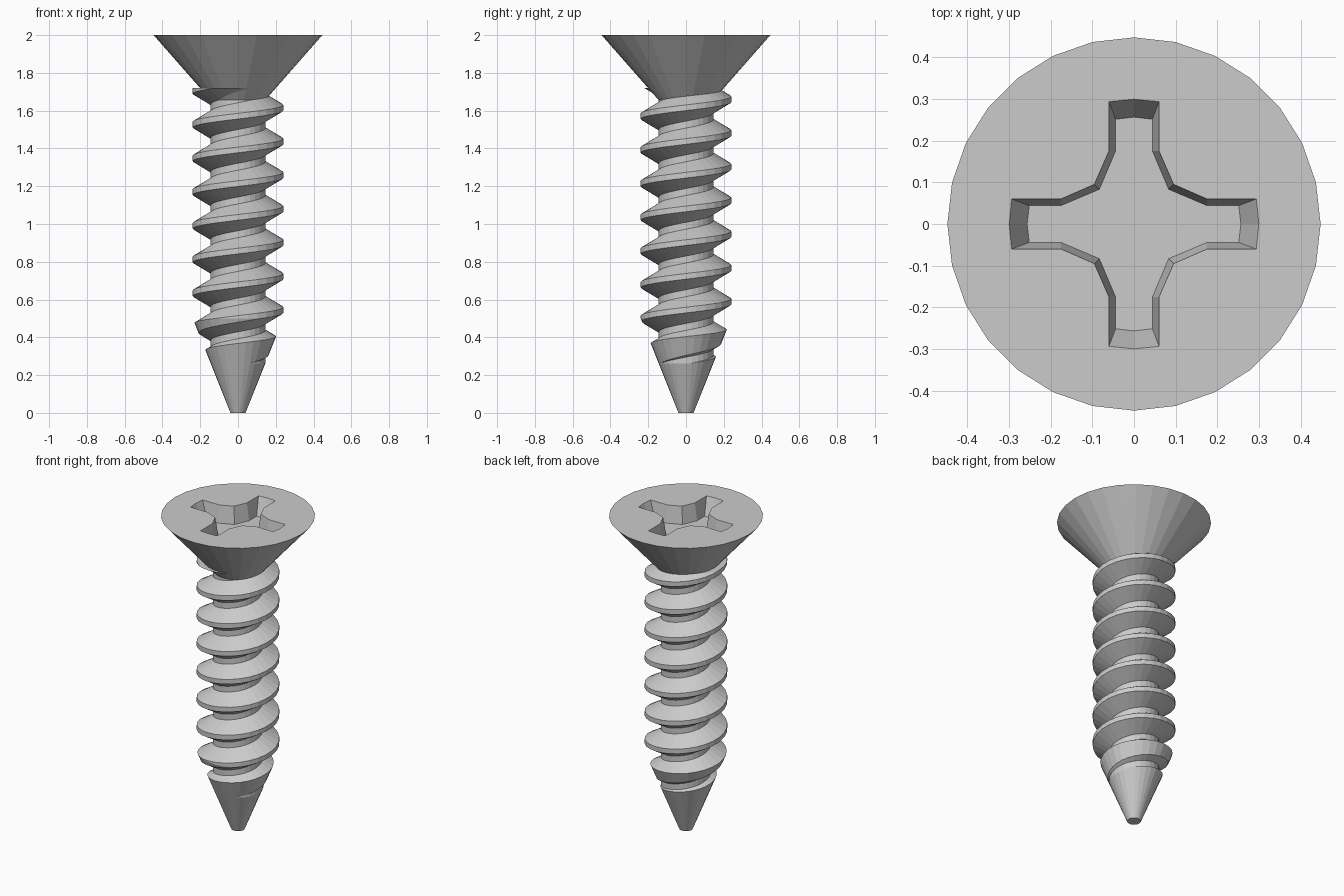
import bpy, bmesh
from math import sin, cos, pi

if "Cube" in bpy.data.objects:
    bpy.data.objects.remove(bpy.data.objects["Cube"])

N = 28            # sides per turn
PITCH = 0.1785
PHASE = 1.080     # height of a thread crest at angle 0
CORE, CREST = 0.145, 0.24


def make(name, bm):
    bmesh.ops.recalc_face_normals(bm, faces=bm.faces[:])
    me = bpy.data.meshes.new(name)
    bm.to_mesh(me)
    bm.free()
    ob = bpy.data.objects.new(name, me)
    bpy.context.collection.objects.link(ob)
    return ob


def loft(name, loops):
    """Closed solid from stacked loops of 3D points."""
    bm = bmesh.new()
    rings = [[bm.verts.new(p) for p in lp] for lp in loops]
    for a, b in zip(rings, rings[1:]):
        for i in range(len(a)):
            j = (i + 1) % len(a)
            bm.faces.new((a[i], a[j], b[j], b[i]))
    bm.faces.new(rings[0])
    bm.faces.new(rings[-1])
    return make(name, bm)


def circle(r, z):
    return [(r * cos(2 * pi * i / N), r * sin(2 * pi * i / N), z) for i in range(N)]


def boolean(target, cutter, op):
    mod = target.modifiers.new(op, 'BOOLEAN')
    mod.object, mod.operation, mod.solver = cutter, op, 'EXACT'
    bpy.context.view_layer.objects.active = target
    bpy.ops.object.modifier_apply(modifier=mod.name)
    bpy.data.objects.remove(cutter)


# Threaded shank: one pitch of profile swept along a helix
profile = [(CORE, -0.071), (CREST, -0.015), (CREST, 0.015), (CORE, 0.071)]
P = len(profile)
first, last = -7, 6
bm = bmesh.new()
cols = []
for k in range(N + 1):
    a = 2 * pi * k / N
    col = []
    for t in range(first, last):
        for r, dz in profile:
            col.append((r * cos(a), r * sin(a), PHASE + PITCH * (t + k / N) + dz))
    cols.append([bm.verts.new(p) for p in col])
for a, b in zip(cols, cols[1:]):
    for i in range(len(a) - 1):
        bm.faces.new((a[i], b[i], b[i + 1], a[i + 1]))
bmesh.ops.remove_doubles(bm, verts=bm.verts[:], dist=1e-5)
# close both ends with fans to the axis (trimmed off below)
low = bm.verts.new((0, 0, -0.5))
high = bm.verts.new((0, 0, 2.6))
for e in [e for e in bm.edges if e.is_boundary]:
    z = sum(v.co.z for v in e.verts) / 2
    bm.faces.new((*e.verts, low if z < 1 else high))
screw = make("screw", bm)

# Pointed envelope trims the thread to the tip and under the head
envelope = loft("envelope", [circle(0.04, 0), circle(0.28, 0.60), circle(0.28, 1.72)])
boolean(screw, envelope, 'INTERSECT')

# Countersunk head
head = loft("head", [circle(0.135, 1.645), circle(0.447, 2.0)])
boolean(screw, head, 'UNION')


# Tapered cross recess
def cross(tip, half, elbow, z):
    arm = [(tip * 0.98, -half), (tip, 0), (tip * 0.98, half), (0.175, half),
           (elbow, elbow), (half, 0.175)]
    pts = []
    for q in range(4):
        c, s = round(cos(q * pi / 2)), round(sin(q * pi / 2))
        pts += [(x * c - y * s, x * s + y * c, z) for x, y in arm]
    return pts


depth, over = 0.11, 0.02
g = over / depth
recess = loft("recess", [cross(0.256, 0.044, 0.083, 2 - depth),
                         cross(0.299 + 0.043 * g, 0.06 + 0.016 * g, 0.095 + 0.012 * g, 2 + over)])
boolean(screw, recess, 'DIFFERENCE')
